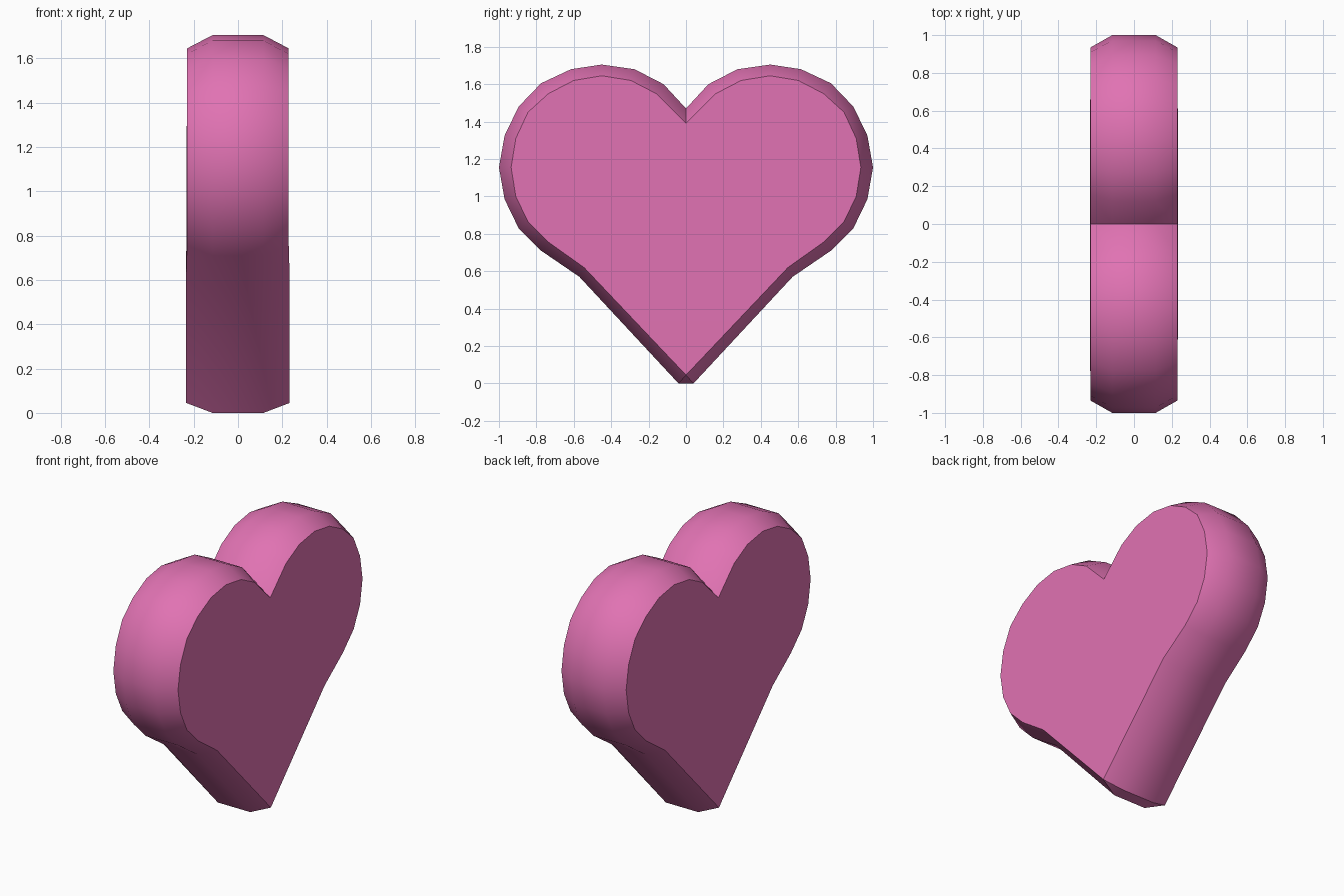
import bpy, bmesh, math

if "Cube" in bpy.data.objects:
    bpy.data.objects.remove(bpy.data.objects["Cube"])

# Half outlines (y, z), from bottom tip up to the notch
OUTER = [(.04, 0), (.57, .57), (.775, .71), (.895, .83), (.97, .985), (1, 1.155),
         (.97, 1.325), (.895, 1.48), (.775, 1.605), (.615, 1.68), (.45, 1.705),
         (.275, 1.68), (.12, 1.60), (0, 1.47)]
INNER = [(0, .045), (.545, .62), (.735, .755), (.845, .865), (.91, 1.0), (.935, 1.155),
         (.91, 1.31), (.845, 1.45), (.735, 1.55), (.6, 1.62), (.45, 1.645),
         (.295, 1.62), (.16, 1.55), (0, 1.39)]


def loop(half):
    return half + [(-y, z) for y, z in half[-2::-1]]


bm = bmesh.new()


def ring(half, x):
    # the lower tip of each face flares out very slightly
    return [bm.verts.new((x + math.copysign(.004 if z < .63 and abs(x) > .2 else 0, x), y, z))
            for y, z in loop(half)]


# Chamfered heart body: four rings bridged along x
rings = [ring(INNER, -.23), ring(OUTER, -.115), ring(OUTER, .115), ring(INNER, .229)]
n = len(rings[0])
for a, b in zip(rings, rings[1:]):
    for i in range(n):
        j = (i + 1) % n
        bm.faces.new((a[i], a[j], b[j], b[i]))

# Flat faces: upper heart and lower triangle
for r in (rings[0], rings[-1]):
    bm.faces.new(r[1:n - 1])
    bm.faces.new((r[0], r[1], r[n - 2], r[n - 1]))

bmesh.ops.remove_doubles(bm, verts=bm.verts[:], dist=.0005)
bmesh.ops.recalc_face_normals(bm, faces=bm.faces[:])
mesh = bpy.data.meshes.new("heart")
bm.to_mesh(mesh)
bm.free()
heart = bpy.data.objects.new("heart", mesh)
bpy.context.collection.objects.link(heart)

# Pink material
pink = bpy.data.materials.new("pink")
pink.diffuse_color = (.75, .17, .45, 1)
pink.use_nodes = True
pink.node_tree.nodes["Principled BSDF"].inputs["Base Color"].default_value = pink.diffuse_color
mesh.materials.append(pink)

# Smooth rim, crisp face borders
bpy.context.view_layer.objects.active = heart
heart.select_set(True)
bpy.ops.object.shade_smooth_by_angle(angle=math.radians(40))
